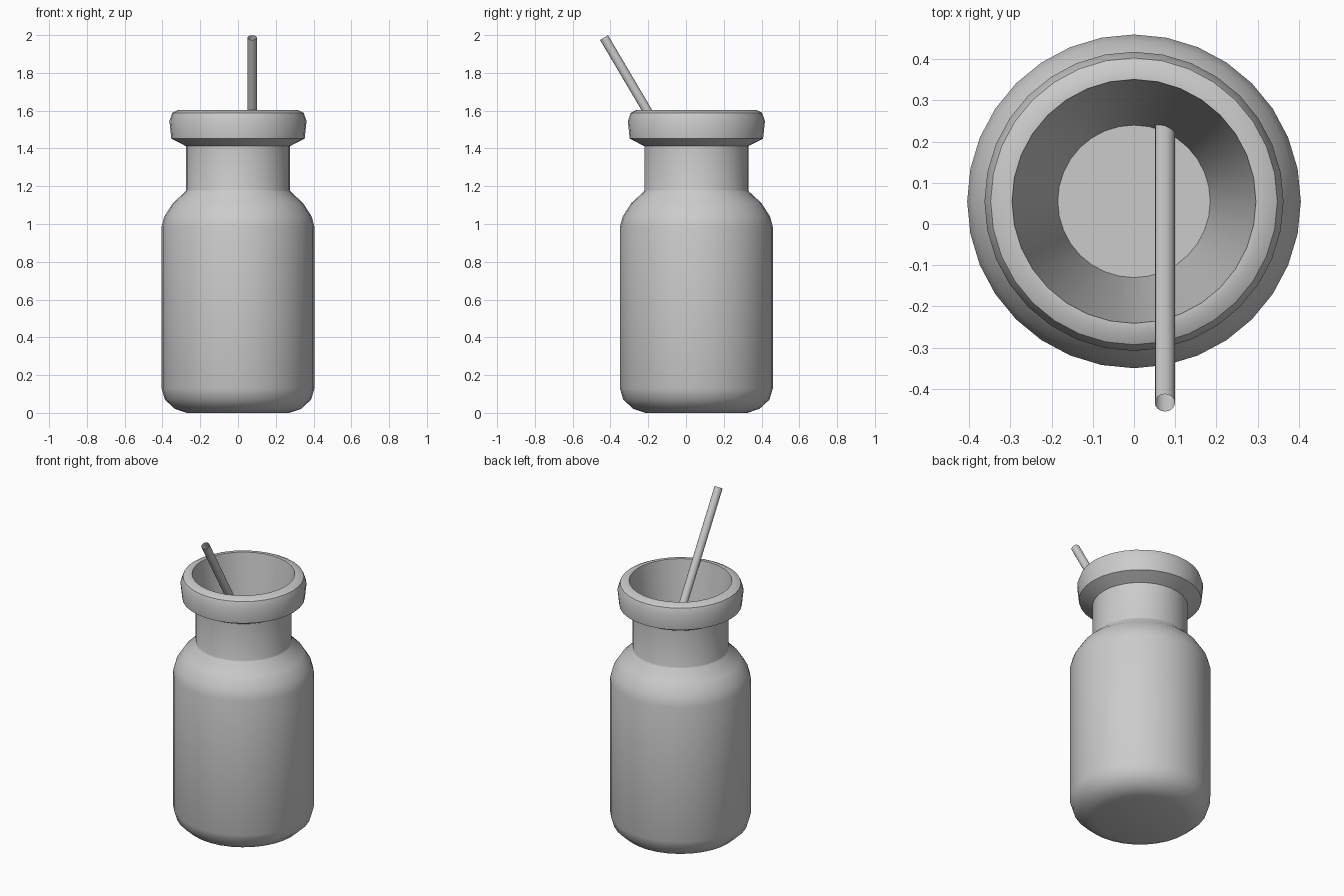
import bpy, bmesh
from math import radians
from mathutils import Vector

if "Cube" in bpy.data.objects:
    bpy.data.objects.remove(bpy.data.objects["Cube"])

JAR_Y = 0.055   # jar axis offset, the straw overhangs the front


def finish(name, bm, angle):
    bmesh.ops.recalc_face_normals(bm, faces=bm.faces)
    mesh = bpy.data.meshes.new(name)
    bm.to_mesh(mesh)
    bm.free()
    obj = bpy.data.objects.new(name, mesh)
    bpy.context.collection.objects.link(obj)
    bpy.ops.object.select_all(action='DESELECT')
    obj.select_set(True)
    bpy.context.view_layer.objects.active = obj
    bpy.ops.object.shade_smooth_by_angle(angle=radians(angle))
    return obj


def lathe(name, profile, sides=32, angle=32):
    """Revolve (radius, z) points around z; on-axis ends close the shape."""
    bm = bmesh.new()
    verts = [bm.verts.new((0, r, z)) for r, z in profile]
    edges = [bm.edges.new(pair) for pair in zip(verts, verts[1:])]
    bmesh.ops.spin(bm, geom=verts + edges, cent=(0, 0, 0), axis=(0, 0, 1),
                   angle=radians(360), steps=sides, use_duplicate=False)
    bmesh.ops.remove_doubles(bm, verts=bm.verts, dist=1e-4)
    return finish(name, bm, angle)


# Jar: base, body, shoulder, neck, rolled rim, then tapered inside and floor
jar = lathe("jar", [
    (0, 0), (0.27, 0.0), (0.335, 0.022), (0.387, 0.07), (0.405, 0.13),
    (0.405, 0.985), (0.39, 1.04), (0.345, 1.11), (0.278, 1.172),
    (0.275, 1.18), (0.275, 1.412), (0.353, 1.452),
    (0.363, 1.545), (0.348, 1.588), (0.318, 1.603), (0.296, 1.603),
    (0.185, 0.80), (0, 0.80)])
jar.location.y = JAR_Y

# Straw: open tube leaning forward, its foot resting in the inside wall
top = Vector((0.075, -0.434, 1.987))
foot = Vector((0.075, 0.25, 0.828))
axis = top - foot
bm = bmesh.new()
bmesh.ops.create_cone(bm, cap_ends=False, segments=16, radius1=0.0245,
                      radius2=0.0245, depth=axis.length)
straw = finish("straw", bm, 40)
straw.location = (top + foot) / 2
straw.rotation_euler = axis.to_track_quat('Z', 'Y').to_euler()
